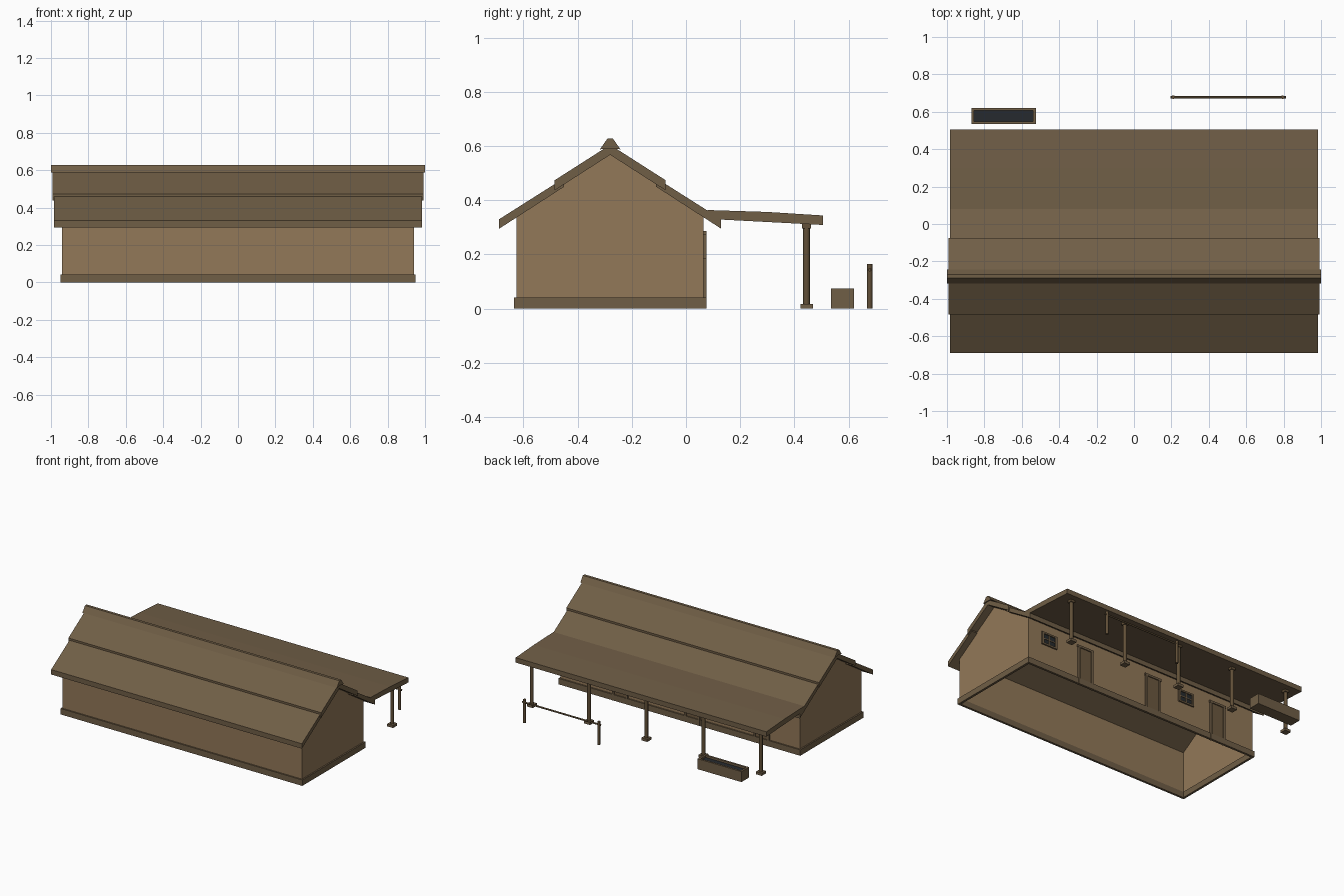
import bpy, bmesh, math
from mathutils import Vector

if "Cube" in bpy.data.objects:
    bpy.data.objects.remove(bpy.data.objects["Cube"])


def srgb(r, g, b):
    return tuple(((c / 255 + 0.055) / 1.055) ** 2.4 for c in (r, g, b)) + (1,)


def material(name, *rgb):
    m = bpy.data.materials.new(name)
    m.diffuse_color = srgb(*rgb)
    m.use_nodes = True
    m.node_tree.nodes["Principled BSDF"].inputs["Base Color"].default_value = m.diffuse_color
    return m


PLASTER = material("tan wall", 146, 120, 88)
ROOF = material("brown roof wood", 112, 94, 70)
WOOD = material("post wood", 98, 80, 56)
DOOR = material("door wood", 108, 88, 63)
DARK = material("dark water and glass", 38, 42, 46)


def make(name, verts, faces, mat):
    me = bpy.data.meshes.new(name)
    me.from_pydata(verts, [], faces)
    bm = bmesh.new()
    bm.from_mesh(me)
    bmesh.ops.recalc_face_normals(bm, faces=bm.faces)
    bm.to_mesh(me)
    bm.free()
    me.materials.append(mat)
    ob = bpy.data.objects.new(name, me)
    bpy.context.collection.objects.link(ob)
    return ob


def box(name, x0, x1, y0, y1, z0, z1, mat):
    return prism(name, [(y0, z0), (y1, z0), (y1, z1), (y0, z1)], x0, x1, mat)


def prism(name, profile, x0, x1, mat):
    """Extrude a (y, z) profile along x."""
    n = len(profile)
    verts = [(x, y, z) for x in (x0, x1) for y, z in profile]
    faces = [[i, (i + 1) % n, n + (i + 1) % n, n + i] for i in range(n)]
    faces += [list(range(n)), list(range(n, 2 * n))]
    return make(name, verts, faces, mat)


def rod(name, p, q, radius, mat, sides=8):
    p, q = Vector(p), Vector(q)
    bpy.ops.mesh.primitive_cylinder_add(
        vertices=sides, radius=radius, depth=(q - p).length, location=(p + q) / 2,
        rotation=(q - p).to_track_quat('Z', 'Y').to_euler())
    ob = bpy.context.object
    ob.name = name
    ob.data.materials.append(mat)
    bpy.ops.object.shade_smooth_by_angle(angle=math.radians(50))
    return ob


def ring(name, x0, x1, y0, y1, z0, z1, t, mat):
    """Rectangular hollow frame lying flat."""
    box(name + "_front", x0, x1, y0, y0 + t, z0, z1, mat)
    box(name + "_back", x0, x1, y1 - t, y1, z0, z1, mat)
    box(name + "_left", x0, x0 + t, y0 + t, y1 - t, z0, z1, mat)
    box(name + "_right", x1 - t, x1, y0 + t, y1 - t, z0, z1, mat)


MID = -0.28          # y of the ridge
WALL = 0.065         # y of the back wall

# Hollow house walls with gables, open below
gable = [(-0.625, 0), (-0.625, 0.345), (MID, 0.57), (WALL, 0.345), (WALL, 0)]
verts = [(x, y, z) for x in (-0.94, 0.94) for y, z in gable]
make("house_walls", verts, [[0, 1, 2, 3, 4], [5, 6, 7, 8, 9], [0, 1, 6, 5], [3, 4, 9, 8]], PLASTER)
ring("plinth", -0.95, 0.95, -0.635, 0.075, 0, 0.042, 0.016, ROOF)

# Main roof: two overlapping courses on each slope (distance from ridge, height)
lower = [(0.41, 0.33), (0.41, 0.295), (0.345, 0.337), (0.17, 0.45), (0.17, 0.482)]
upper = [(0.205, 0.474), (0.205, 0.437), (0.165, 0.462), (0, 0.568), (0, 0.605)]
for side, label in ((-1, "front"), (1, "back")):
    prism("lower_roof_" + label, [(MID + side * d, z) for d, z in lower], -0.985, 0.985, ROOF)
    prism("upper_roof_" + label, [(MID + side * d, z) for d, z in upper], -0.993, 0.993, ROOF)

# Ridge cap
prism("ridge_cap", [(MID - 0.038, 0.588), (MID - 0.01, 0.628), (MID + 0.01, 0.628),
                    (MID + 0.038, 0.588), (MID, 0.592)], -1, 1, ROOF)

# Porch roof
prism("porch_roof", [(0.08, 0.364), (0.30, 0.357), (0.505, 0.344), (0.505, 0.309), (0.09, 0.331)],
      -0.985, 0.985, ROOF)

# Porch posts with foot and cap blocks
for i in range(5):
    x, y = -0.9 + 0.45 * i, 0.445
    rod("porch_post", (x, y, 0.015), (x, y, 0.315), 0.0125, WOOD)
    box("post_foot", x - 0.023, x + 0.023, y - 0.023, y + 0.023, 0, 0.018, ROOF)
    box("post_cap", x - 0.016, x + 0.016, y - 0.016, y + 0.016, 0.295, 0.316, WOOD)

# Doors on the porch side
for x in (0.467, -0.1, -0.643):
    box("door_leaf", x - 0.048, x + 0.048, WALL - 0.006, WALL + 0.004, 0, 0.272, DOOR)
    for s in (-1, 1):
        box("door_jamb", x + s * 0.054 - 0.007, x + s * 0.054 + 0.007, WALL - 0.008, WALL + 0.011,
            0, 0.272, ROOF)
    box("door_lintel", x - 0.068, x + 0.068, WALL - 0.008, WALL + 0.011, 0.272, 0.287, ROOF)

# Windows on the porch side
for x in (0.77, -0.38):
    box("window_glass", x - 0.05, x + 0.05, WALL - 0.004, WALL + 0.003, 0.196, 0.265, DARK)
    for s in (-1, 1):
        box("window_jamb", x + s * 0.055 - 0.008, x + s * 0.055 + 0.008, WALL - 0.006, WALL + 0.01,
            0.185, 0.276, ROOF)
        zc = 0.2305 + s * 0.0395
        box("window_rail", x - 0.047, x + 0.047, WALL - 0.006, WALL + 0.01, zc - 0.006, zc + 0.006, ROOF)
    box("window_mullion", x - 0.004, x + 0.004, WALL, WALL + 0.007, 0.19, 0.27, ROOF)
    box("window_crossbar", x - 0.047, x + 0.047, WALL, WALL + 0.006, 0.227, 0.234, ROOF)

# Water trough
ring("trough", -0.87, -0.525, 0.535, 0.62, 0, 0.074, 0.014, ROOF)
box("trough_bottom", -0.857, -0.538, 0.548, 0.607, 0, 0.012, ROOF)
box("trough_water", -0.857, -0.538, 0.548, 0.607, 0.05, 0.06, DARK)

# Hitching rail
for x in (0.21, 0.795):
    rod("hitching_post", (x, 0.678, 0), (x, 0.678, 0.165), 0.01, WOOD)
rod("hitching_rail", (0.195, 0.678, 0.143), (0.812, 0.678, 0.143), 0.006, WOOD)
